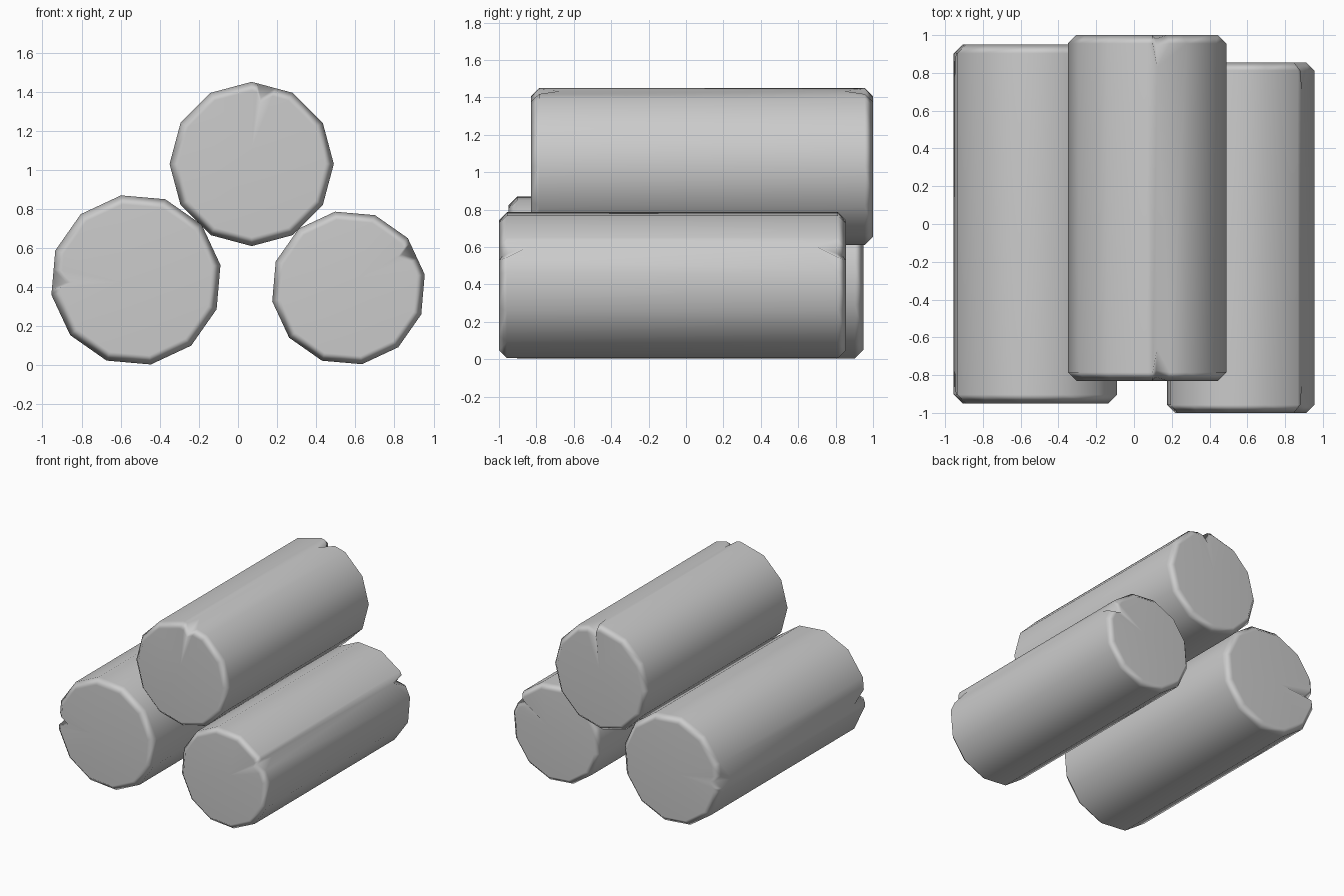
import bpy, bmesh
from math import sin, cos, radians

if "Cube" in bpy.data.objects:
    bpy.data.objects.remove(bpy.data.objects["Cube"])

SIDES = 12


def make_log(name, cx, cz, r, y0, y1, turn):
    """Twelve-sided log along y with chamfered ends and a crack at each end."""
    bm = bmesh.new()
    k = r / 0.42                      # crack and chamfer scale with the log
    ch = 0.045 * k

    def corner(i, rad):
        a = radians(90 + turn - 360 / SIDES * i)
        return rad * cos(a), rad * sin(a)

    def on_side(f, rad):              # point along the cracked side
        (ax, az), (bx, bz) = corner(0, rad), corner(1, rad)
        return ax + (bx - ax) * f, az + (bz - az) * f

    def vert(p, y):
        return bm.verts.new((cx + p[0], y, cz + p[1]))

    def ring(rad, y, dent, sink, inward):
        pts = [vert(corner(0, rad), y),
               vert(on_side(0.14, rad), y),
               vert(on_side(0.27, rad - dent * k), y + inward * sink * k),
               vert(on_side(0.57, rad), y)]
        return pts + [vert(corner(i, rad), y) for i in range(1, SIDES)]

    ends = []
    for y, inward in ((y0, 1), (y1, -1)):
        side = ring(r, y + inward * ch, 0.07, 0.01, inward)
        cap = ring(r - ch, y, 0.05, 0.02, inward)
        tip = vert(on_side(0.25, r), y + inward * 0.17 * k)
        heart = vert(corner(0, r * 0.18), y)
        n = len(side)
        # chamfer
        for i in range(n):
            j = (i + 1) % n
            bm.faces.new((side[i], side[j], cap[j], cap[i]))
        # end face and crack walls
        bm.faces.new(cap[:2] + [heart] + cap[3:])
        for i in (1, 2):
            bm.faces.new((cap[i], cap[i + 1], heart))
            bm.faces.new((side[i], side[i + 1], tip))
        ends.append((side, tip))

    # bark: plain sides, then the cracked side in two halves
    (f, ft), (b, bt) = ends
    for i in range(4, n):
        j = (i + 1) % n
        bm.faces.new((f[i], f[j], b[j], b[i]))
    bm.faces.new((f[0], f[1], ft, bt, b[1], b[0]))
    bm.faces.new((f[4], f[3], ft, bt, b[3], b[4]))

    bmesh.ops.recalc_face_normals(bm, faces=bm.faces)
    for face in bm.faces:
        face.smooth = True
    mesh = bpy.data.meshes.new(name)
    bm.to_mesh(mesh)
    bm.free()
    obj = bpy.data.objects.new(name, mesh)
    bpy.context.collection.objects.link(obj)
    # keep the large faces flat and let the chamfer blend
    obj.modifiers.new("weighted_normals", 'WEIGHTED_NORMAL').weight = 50


# stacked logs
make_log("top_log", 0.07, 1.03, 0.42, -0.83, 1.0, 0)
make_log("left_log", -0.522, 0.437, 0.439, -0.95, 0.95, 100)
make_log("right_log", 0.565, 0.396, 0.396, -1.0, 0.855, -50)
